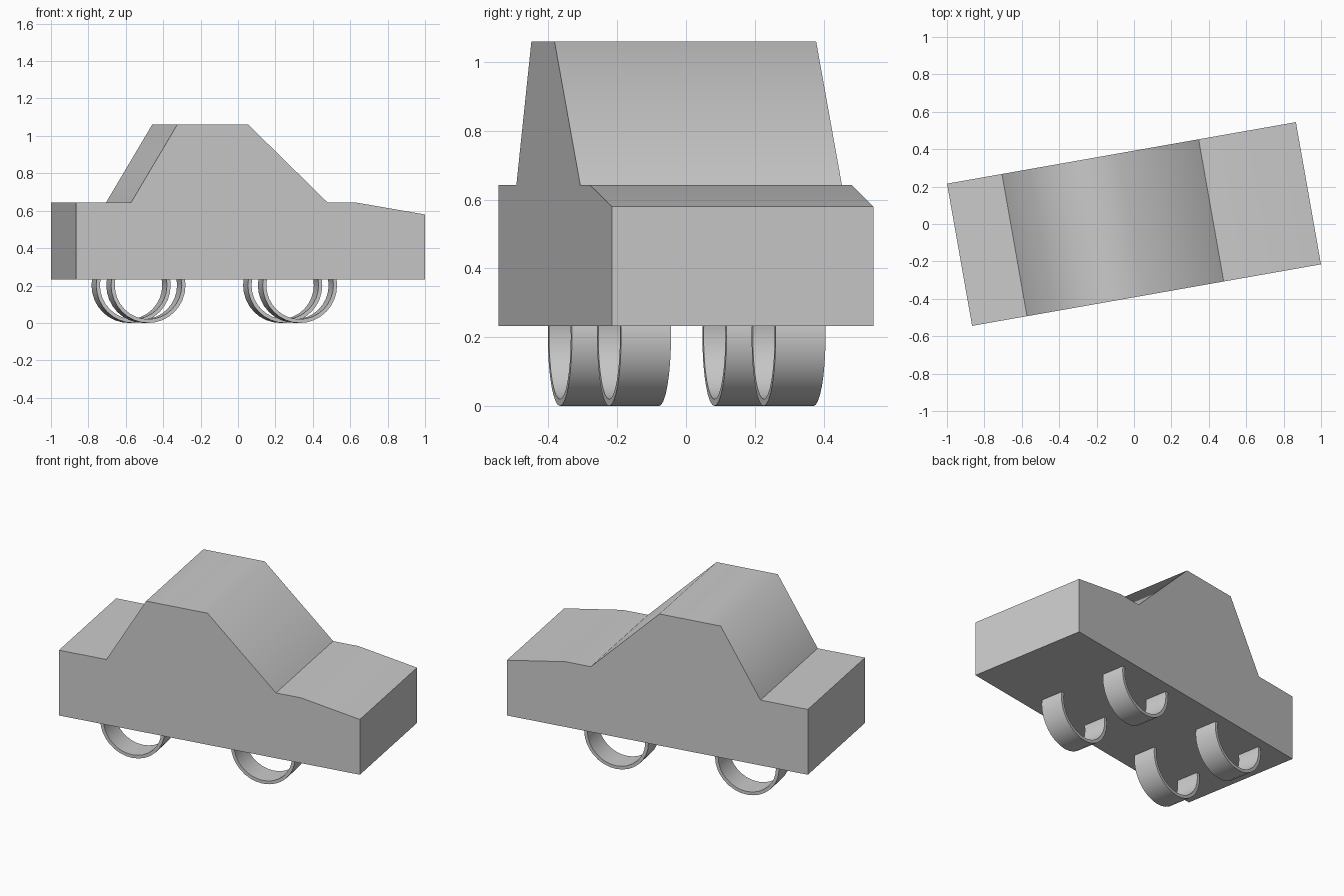
import bpy, bmesh
from math import radians, sin, cos, pi

if "Cube" in bpy.data.objects:
    bpy.data.objects.remove(bpy.data.objects["Cube"])

YAW = radians(10)          # the whole car is turned slightly on the grid
HALF_W = 0.386
WHEEL_R, WHEEL_W, RIM_T = 0.202, 0.147, 0.02


def place(u, v, z):
    """Car coordinates (along, across, up) to world coordinates."""
    return (u * cos(YAW) - v * sin(YAW), u * sin(YAW) + v * cos(YAW), z)


# Car body: side profile extruded across the width
profile = [(-0.947, 0.232), (0.947, 0.232), (0.947, 0.58), (0.577, 0.643),
           (0.419, 0.643), (-0.012, 1.06), (-0.398, 1.06), (-0.649, 0.643),
           (-0.947, 0.643)]
SOFT = {3, 5, 6}           # bonnet crease and roof edges are smooth-shaded

bm = bmesh.new()
near = [bm.verts.new((u, -HALF_W, z)) for u, z in profile]
far = [bm.verts.new((u, HALF_W, z)) for u, z in profile]
bm.faces.new(near)
bm.faces.new(far[::-1])
n = len(profile)
for i in range(n):
    j = (i + 1) % n
    bm.faces.new((near[i], far[i], far[j], near[j]))
bmesh.ops.recalc_face_normals(bm, faces=bm.faces)
for f in bm.faces:
    f.smooth = True
for e in bm.edges:
    e.smooth = False
for i in SOFT:
    bm.edges.get((near[i], far[i])).smooth = True
mesh = bpy.data.meshes.new("car_body")
bm.to_mesh(mesh)
bm.free()
body = bpy.data.objects.new("car_body", mesh)
body.rotation_euler.z = YAW
bpy.context.collection.objects.link(body)


# Wheels: four open rings, partly sunk into the body
def wheel(name, u, v):
    bpy.ops.mesh.primitive_cylinder_add(
        vertices=32, radius=WHEEL_R, depth=WHEEL_W, end_fill_type='NOTHING',
        location=place(u, v, WHEEL_R), rotation=(pi / 2, 0, YAW))
    ob = bpy.context.object
    ob.name = name
    mod = ob.modifiers.new("ring_thickness", 'SOLIDIFY')
    mod.thickness = RIM_T
    mod.offset = -1
    bpy.ops.object.modifier_apply(modifier=mod.name)
    bpy.ops.object.shade_smooth_by_angle(angle=radians(30))


for end, u in (("rear", -0.536), ("front", 0.287)):
    for side, v in (("right", -0.204), ("left", 0.252)):
        wheel(f"{end}_{side}_wheel", u, v)
